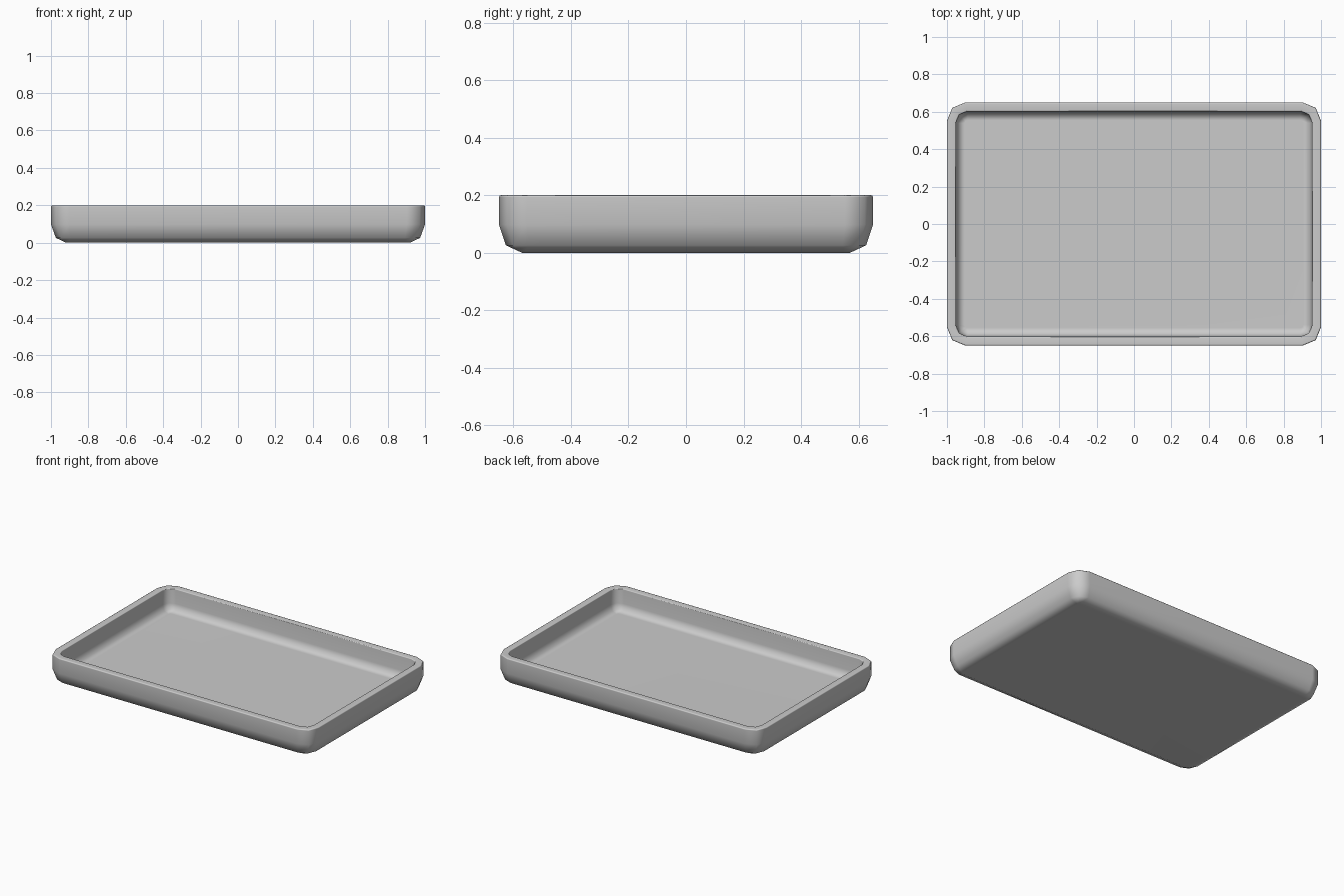
import bpy, bmesh, math

if "Cube" in bpy.data.objects:
    bpy.data.objects.remove(bpy.data.objects["Cube"])


def ring(bm, hx, hy, cut, z):
    """Rectangle loop with two-segment rounded corners."""
    k = cut * (1 - math.sqrt(0.5))
    corner = [(hx, hy - cut), (hx - k, hy - k), (hx - cut, hy)]
    pts = []
    for sx, sy in ((1, 1), (-1, 1), (-1, -1), (1, -1)):
        quad = [(sx * x, sy * y) for x, y in corner]
        pts += quad if sx * sy > 0 else quad[::-1]
    return [bm.verts.new((x, y, z)) for x, y in pts]


# Cross-section from outer base, up over the rim, down to the inner floor
profile = [
    (0.920, 0.570, 0.020, 0.0),
    (0.974, 0.626, 0.080, 0.026),
    (1.000, 0.650, 0.098, 0.098),
    (1.000, 0.650, 0.098, 0.193),
    (0.998, 0.648, 0.096, 0.198),
    (0.993, 0.643, 0.093, 0.200),
    (0.957, 0.607, 0.062, 0.200),
    (0.951, 0.601, 0.058, 0.195),
    (0.951, 0.601, 0.058, 0.100),
    (0.936, 0.587, 0.048, 0.062),
    (0.905, 0.555, 0.015, 0.048),
]

# Tray body
bm = bmesh.new()
rings = [ring(bm, *p) for p in profile]
n = len(rings[0])
for a, b in zip(rings, rings[1:]):
    for i in range(n):
        j = (i + 1) % n
        bm.faces.new((a[i], a[j], b[j], b[i]))
bm.faces.new(rings[0][::-1])
bm.faces.new(rings[-1])
bmesh.ops.recalc_face_normals(bm, faces=bm.faces)
mesh = bpy.data.meshes.new("tray")
bm.to_mesh(mesh)
bm.free()

tray = bpy.data.objects.new("tray", mesh)
bpy.context.collection.objects.link(tray)
bpy.context.view_layer.objects.active = tray
tray.select_set(True)
bpy.ops.object.shade_smooth_by_angle(angle=math.radians(60))

# Keep the broad flat faces from being shaded by the narrow curves
weighted = tray.modifiers.new("weighted_normals", 'WEIGHTED_NORMAL')
weighted.keep_sharp = True
